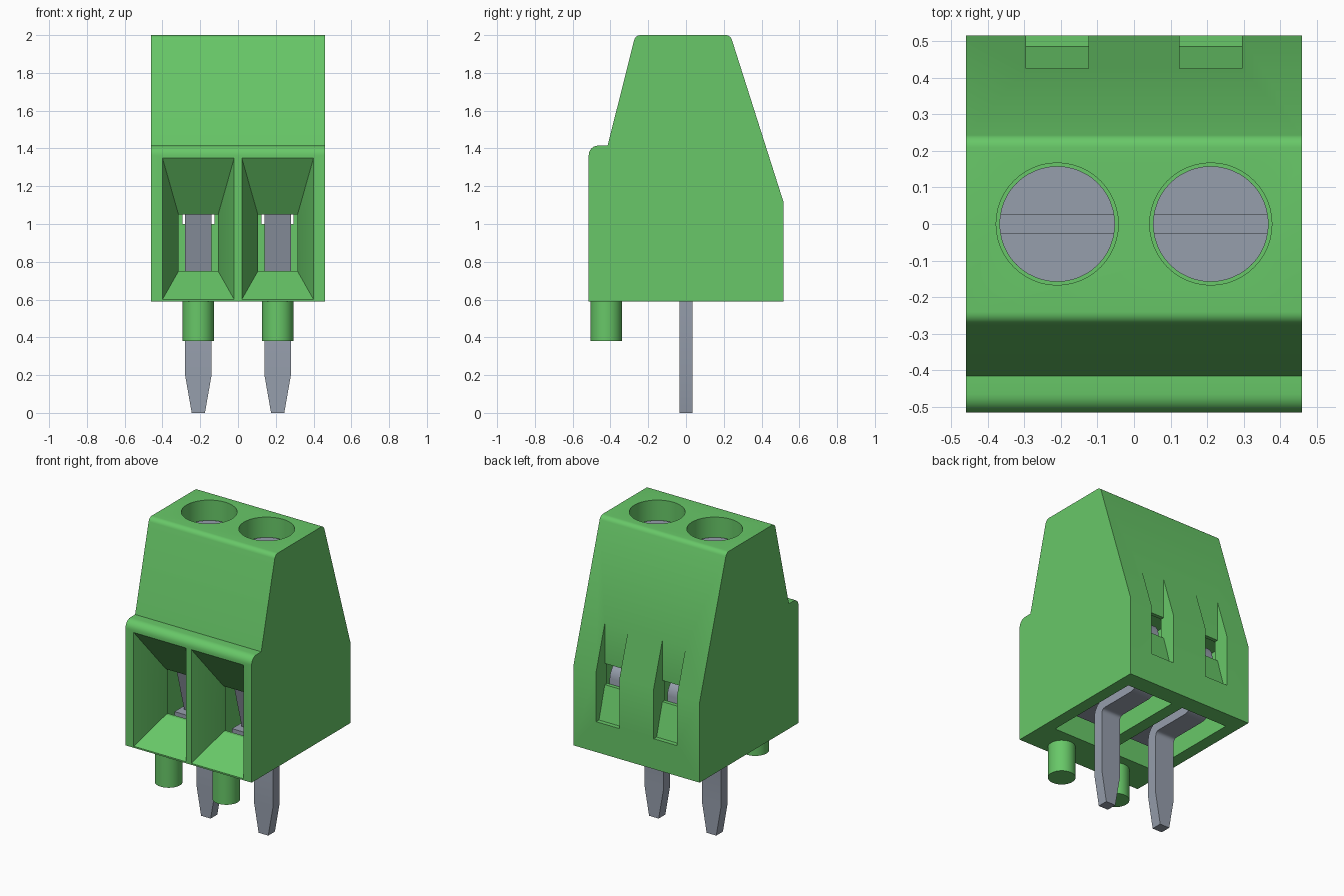
import bpy, bmesh, math
from mathutils import Vector

cube = bpy.data.objects.get("Cube")
if cube:
    bpy.data.objects.remove(cube, do_unlink=True)


def material(name, rgb, rough):
    m = bpy.data.materials.new(name)
    m.use_nodes = True
    m.diffuse_color = (*rgb, 1)
    bsdf = m.node_tree.nodes["Principled BSDF"]
    bsdf.inputs["Base Color"].default_value = (*rgb, 1)
    bsdf.inputs["Roughness"].default_value = rough
    return m


green = material("green plastic", (0.138, 0.575, 0.138), 0.5)
grey = material("grey metal", (0.305, 0.342, 0.413), 0.5)


def finish(name, bm, mat):
    bmesh.ops.recalc_face_normals(bm, faces=bm.faces)
    me = bpy.data.meshes.new(name)
    bm.to_mesh(me)
    bm.free()
    me.materials.append(mat)
    ob = bpy.data.objects.new(name, me)
    bpy.context.collection.objects.link(ob)
    return ob


def loft(name, rings, mat):
    """Skin matching rings of points and cap both ends."""
    bm = bmesh.new()
    vs = [[bm.verts.new(p) for p in r] for r in rings]
    n = len(vs[0])
    for a, b in zip(vs, vs[1:]):
        for i in range(n):
            bm.faces.new((a[i], a[(i + 1) % n], b[(i + 1) % n], b[i]))
    bm.faces.new(vs[0])
    bm.faces.new(vs[-1])
    return finish(name, bm, mat)


def prism(name, pts, x0, x1, mat):
    return loft(name, [[(x, y, z) for y, z in pts] for x in (x0, x1)], mat)


def box(name, x0, x1, y0, y1, z0, z1, mat):
    return prism(name, [(y0, z0), (y1, z0), (y1, z1), (y0, z1)], x0, x1, mat)


def cylinder(name, x, y, z0, z1, r, mat, n=48):
    ang = [2 * math.pi * i / n for i in range(n)]
    return loft(name, [[(x + r * math.cos(a), y + r * math.sin(a), z) for a in ang]
                       for z in (z0, z1)], mat)


def fillet(points, steps=6):
    """Round corners of (y, z, radius) points."""
    out, n = [], len(points)
    for i, (y, z, r) in enumerate(points):
        p = Vector((y, z))
        if r == 0:
            out.append(p)
            continue
        a = (Vector(points[i - 1][:2]) - p).normalized()
        b = (Vector(points[(i + 1) % n][:2]) - p).normalized()
        half = a.angle(b) / 2
        t = r / math.tan(half)
        c = p + (a + b).normalized() * (r / math.sin(half))
        s, e = p + a * t - c, p + b * t - c
        sweep = math.pi - 2 * half
        for k in range(steps + 1):
            f = k / steps
            v = (s * math.sin((1 - f) * sweep) + e * math.sin(f * sweep)) / math.sin(sweep)
            out.append(c + v)
    return out


def strip(name, x, path, thick, half, mat, tip=None):
    """Bent flat metal strip following a (y, z) path."""
    rings = []
    for i, p in enumerate(path):
        d_in = (p - path[i - 1]).normalized() if i else None
        d_out = (path[i + 1] - p).normalized() if i < len(path) - 1 else None
        d = ((d_in or d_out) + (d_out or d_in)).normalized()
        k = thick / 2 / max(0.5, d.dot(d_out or d_in))
        nrm = Vector((-d.y, d.x)) * k
        a, b = p + nrm, p - nrm
        h = tip if tip and i == 0 else half
        rings.append([(x - h, *a), (x + h, *a), (x + h, *b), (x - h, *b)])
    return loft(name, rings, mat)


def cut(target, cutter):
    mod = target.modifiers.new("cut", 'BOOLEAN')
    mod.operation = 'DIFFERENCE'
    mod.solver = 'EXACT'
    mod.object = cutter
    bpy.ops.object.select_all(action='DESELECT')
    bpy.context.view_layer.objects.active = target
    target.select_set(True)
    bpy.ops.object.modifier_apply(modifier=mod.name)
    bpy.data.objects.remove(cutter, do_unlink=True)


def smooth(ob):
    bpy.ops.object.select_all(action='DESELECT')
    bpy.context.view_layer.objects.active = ob
    ob.select_set(True)
    bpy.ops.object.shade_smooth_by_angle(angle=math.radians(25))


# Housing with rounded front lip and top edges
profile = fillet([(-0.515, 0.59, 0), (0.515, 0.59, 0), (0.515, 1.12, 0),
                  (0.235, 2.0, 0.035), (-0.268, 2.0, 0.035),
                  (-0.415, 1.415, 0), (-0.515, 1.415, 0.05)])
housing = prism("housing", profile, -0.46, 0.46, green)

# Notch and window in the back wall
notch = [(0.37, 1.14), (0.37, 1.0), (0.425, 1.0), (0.485, 0.79),
         (0.60, 0.79), (0.60, 1.5), (0.425, 1.5), (0.425, 1.14)]
# Wire funnel sections: y, half width, bottom, top
funnel = [(-0.545, 0.202, 0.579, 1.392), (-0.30, 0.105, 0.75, 1.05),
          (-0.20, 0.105, 0.75, 1.05)]

for side, x in (("left", 0.21), ("right", -0.21)):
    # Openings in the housing
    cut(housing, box("cavity_cutter", x - 0.17, x + 0.17, -0.28, 0.40, 0.5, 1.15, green))
    cut(housing, loft("funnel_cutter",
                      [[(x - h, y, a), (x + h, y, a), (x + h, y, b), (x - h, y, b)]
                       for y, h, a, b in funnel], green))
    cut(housing, prism("notch_cutter", notch, x - 0.085, x + 0.085, green))
    cut(housing, cylinder("screw_hole_cutter", x, 0, 1.6, 2.1, 0.167, green))

    # Slotted screw
    screw = cylinder(f"{side}_screw", x, 0, 1.58, 1.87, 0.158, grey)
    cut(screw, box("slot_cutter", x - 0.3, x + 0.3, -0.026, 0.026, 1.83, 2.0, grey))
    smooth(screw)

    # Locating peg
    smooth(cylinder(f"{side}_peg", x, -0.422, 0.38, 0.60, 0.083, green, 32))

    # Solder pin that bends back, rises, and folds forward over the wire space
    path = fillet([(0, 0, 0), (0, 0.2, 0), (0, 0.66, 0.06), (0.36, 0.66, 0.06),
                   (0.36, 1.09, 0.06), (-0.2, 1.09, 0)], 4)
    smooth(strip(f"{side}_pin", x, path, 0.07, 0.07, grey, tip=0.035))

    # Wire guard leaf and clamp plate
    leaf = [Vector((-0.25, 1.12)), Vector((-0.14, 0.72))]
    strip(f"{side}_wire_guard", x, leaf, 0.03, 0.07, grey)
    box(f"{side}_clamp_plate", x - 0.10, x + 0.10, -0.22, 0.32, 0.695, 0.74, grey)

smooth(housing)
